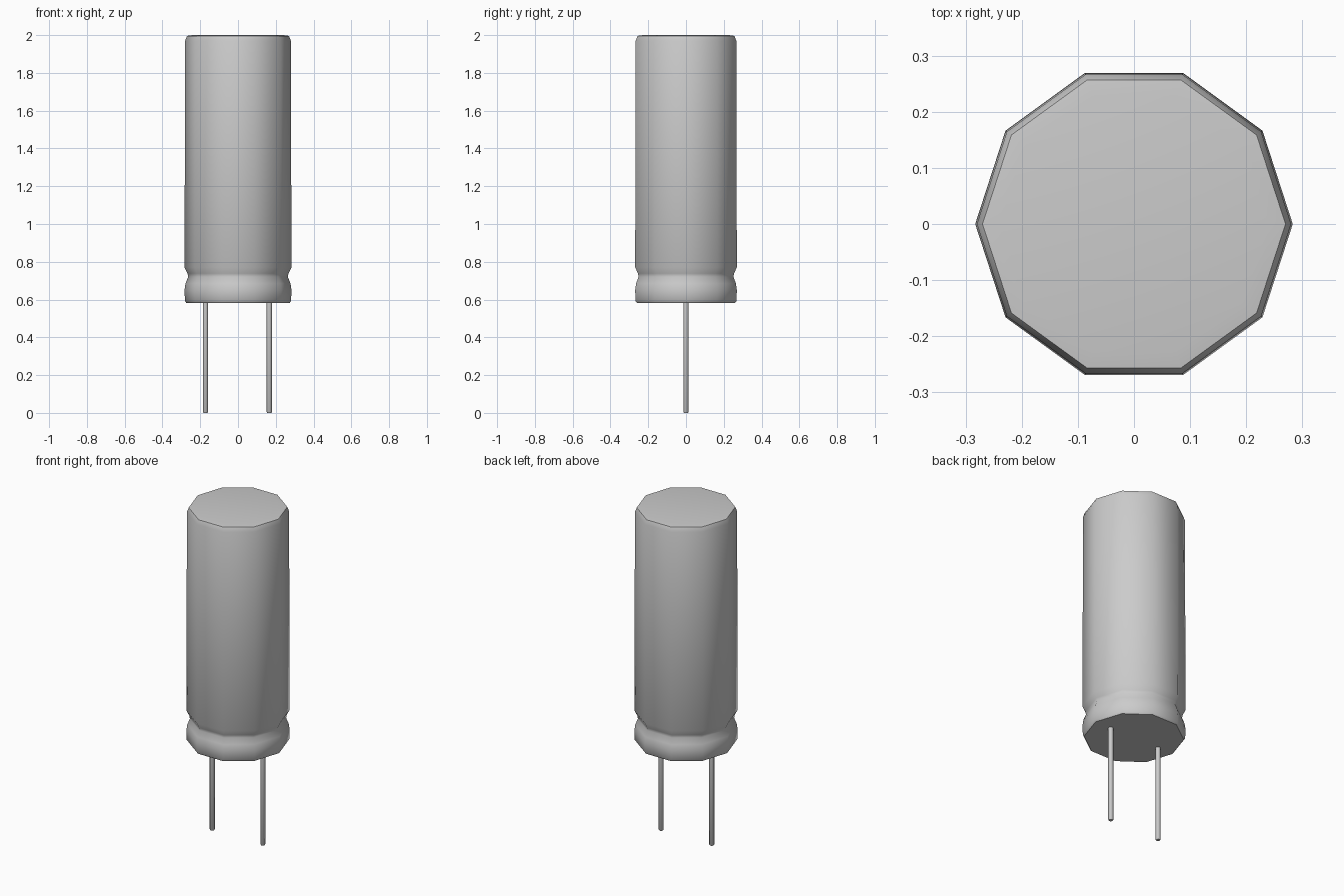
import bpy, bmesh
from math import cos, sin, tau, radians

if "Cube" in bpy.data.objects:
    bpy.data.objects.remove(bpy.data.objects["Cube"])


def lathe(name, profile, sides, x=0.0, angle=50):
    """Closed solid of revolution about z from (radius, height) pairs, bottom to top."""
    bm = bmesh.new()
    rings = [[bm.verts.new((x + r * cos(tau * i / sides), r * sin(tau * i / sides), z))
              for i in range(sides)] for r, z in profile]
    for a, b in zip(rings, rings[1:]):
        for i in range(sides):
            j = (i + 1) % sides
            bm.faces.new((a[i], a[j], b[j], b[i]))
    bm.faces.new(rings[0][::-1])
    bm.faces.new(rings[-1])
    mesh = bpy.data.meshes.new(name)
    bm.to_mesh(mesh)
    bm.free()
    obj = bpy.data.objects.new(name, mesh)
    bpy.context.collection.objects.link(obj)
    bpy.ops.object.select_all(action='DESELECT')
    obj.select_set(True)
    bpy.context.view_layer.objects.active = obj
    bpy.ops.object.shade_smooth_by_angle(angle=radians(angle))
    return obj


# Ten-sided can with crimp groove near the base and a soft top rim
lathe("capacitor_can", [
    (0.274, 0.583), (0.281, 0.592), (0.283, 0.650), (0.278, 0.685),
    (0.264, 0.720), (0.267, 0.738), (0.283, 0.770),
    (0.280, 1.970), (0.270, 1.996), (0.240, 2.000)], 10)

# Two wire leads
for name, x in (("left_lead", -0.172), ("right_lead", 0.166)):
    lathe(name, [(0.011, 0.0), (0.014, 0.004), (0.014, 0.60)], 10, x)
